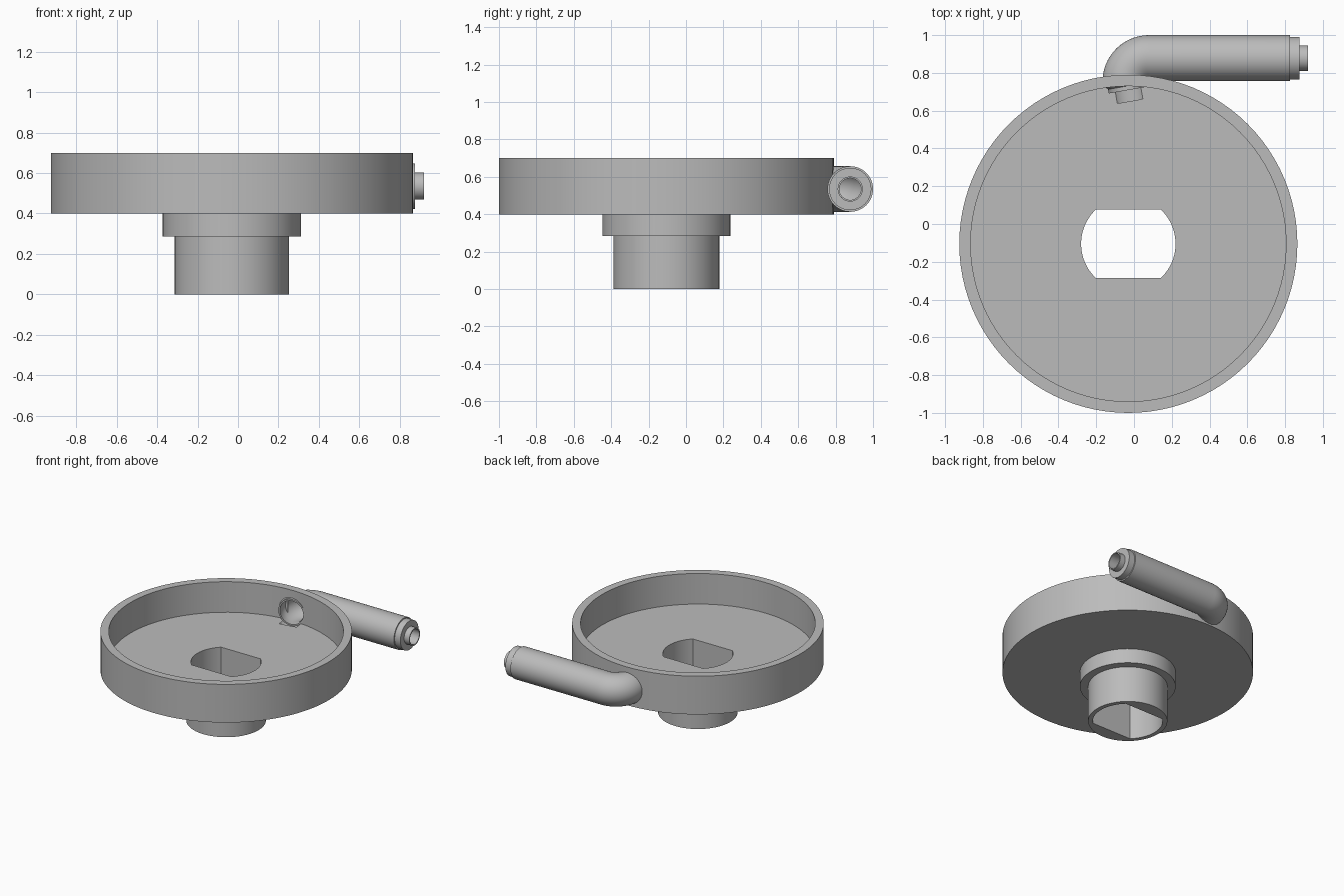
import bpy, bmesh, math
from mathutils import Vector

cube = bpy.data.objects.get("Cube")
if cube:
    bpy.data.objects.remove(cube, do_unlink=True)

CX, CY = -0.03, -0.105      # axis of the dish
TY, TZ = 0.878, 0.535       # axis of the side tube

grey = bpy.data.materials.new("plain_grey")
grey.use_nodes = True
grey.diffuse_color = (0.5, 0.5, 0.5, 1)
grey.node_tree.nodes["Principled BSDF"].inputs["Base Color"].default_value = (0.5, 0.5, 0.5, 1)


def finish(name, bm):
    bmesh.ops.recalc_face_normals(bm, faces=bm.faces)
    mesh = bpy.data.meshes.new(name)
    bm.to_mesh(mesh)
    bm.free()
    mesh.materials.append(grey)
    obj = bpy.data.objects.new(name, mesh)
    bpy.context.collection.objects.link(obj)
    return obj


def sweep(name, stations, sides, closed):
    """Skin rings given as (centre, direction in the xy plane or None for z, radius)."""
    bm = bmesh.new()
    rings = []
    for centre, d, r in stations:
        if d is None:
            u, v = Vector((1, 0, 0)), Vector((0, 1, 0))
        else:
            u, v = Vector((-d.y, d.x, 0)), Vector((0, 0, 1))
        rings.append([bm.verts.new(centre + r * (math.cos(a) * u + math.sin(a) * v))
                      for a in (2 * math.pi * i / sides for i in range(sides))])
    pairs = list(zip(rings, rings[1:]))
    if closed:
        pairs.append((rings[-1], rings[0]))
    else:
        bm.faces.new(rings[0])
        bm.faces.new(rings[-1])
    for a, b in pairs:
        for i in range(sides):
            j = (i + 1) % sides
            bm.faces.new((a[i], a[j], b[j], b[i]))
    return finish(name, bm)


def cut(target, cutter):
    mod = target.modifiers.new("cut", 'BOOLEAN')
    mod.operation = 'DIFFERENCE'
    mod.solver = 'EXACT'
    mod.object = cutter
    bpy.context.view_layer.objects.active = target
    bpy.ops.object.modifier_apply(modifier=mod.name)
    bpy.data.objects.remove(cutter, do_unlink=True)


def smooth(obj):
    bpy.ops.object.select_all(action='DESELECT')
    obj.select_set(True)
    bpy.context.view_layer.objects.active = obj
    bpy.ops.object.shade_smooth_by_angle(angle=math.radians(30))


# Dish with stepped stem
profile = [(0.283, 0), (0.283, 0.285), (0.342, 0.285), (0.342, 0.4),
           (0.895, 0.4), (0.895, 0.7), (0.835, 0.7), (0.835, 0.46)]
dish = sweep("dish_and_stem", [(Vector((CX, CY, z)), None, r) for r, z in profile], 96, False)

# Double-flat shaft hole
bm = bmesh.new()
half = math.asin(0.182 / 0.25)
arc = [half * (k / 10 - 1) for k in range(21)]
outline = [bm.verts.new((CX + 0.25 * math.cos(a), CY + 0.25 * math.sin(a), -0.1))
           for a in arc + [math.pi + a for a in arc]]
base = bm.faces.new(outline)
top = bmesh.ops.extrude_face_region(bm, geom=[base])["geom"]
bmesh.ops.translate(bm, vec=(0, 0, 1), verts=[g for g in top if isinstance(g, bmesh.types.BMVert)])
cut(dish, finish("shaft_cutter", bm))

# Side tube centreline: bend from the straight barrel into the dish wall
bend = []
for k in range(17):
    a = math.radians(100 * k / 16)
    bend.append((Vector((0.08 - 0.125 * math.sin(a), TY - 0.125 + 0.125 * math.cos(a), TZ)),
                 Vector((-math.cos(a), -math.sin(a), 0))))
d_end = bend[-1][1]
tip = Vector((-0.031, 0.709, TZ))
d_x = Vector((-1, 0, 0))


def on_axis(x, r):
    return (Vector((x, TY, TZ)), d_x, r)


# Round opening through the dish wall
cut(dish, sweep("wall_cutter", [(tip - d_end * 0.09, d_end, 0.102),
                                (tip + d_end * 0.06, d_end, 0.102)], 48, False))
smooth(dish)

# Hollow tube with stepped nozzle and inner spigot
outer = [on_axis(0.92, 0.067), on_axis(0.875, 0.067), on_axis(0.875, 0.113),
         on_axis(0.825, 0.113), on_axis(0.825, 0.122)]
outer += [(p, d, 0.122) for p, d in bend[:-1]]
outer += [(tip - d_end * 0.022, d_end, 0.104), (tip, d_end, 0.104)]
inner = [(tip, d_end, 0.092)] + [(p, d, 0.092) for p, d in reversed(bend[:-1])]
inner += [on_axis(0.825, 0.092), on_axis(0.825, 0.058), on_axis(0.92, 0.058)]
smooth(sweep("side_tube", outer + inner, 48, True))
